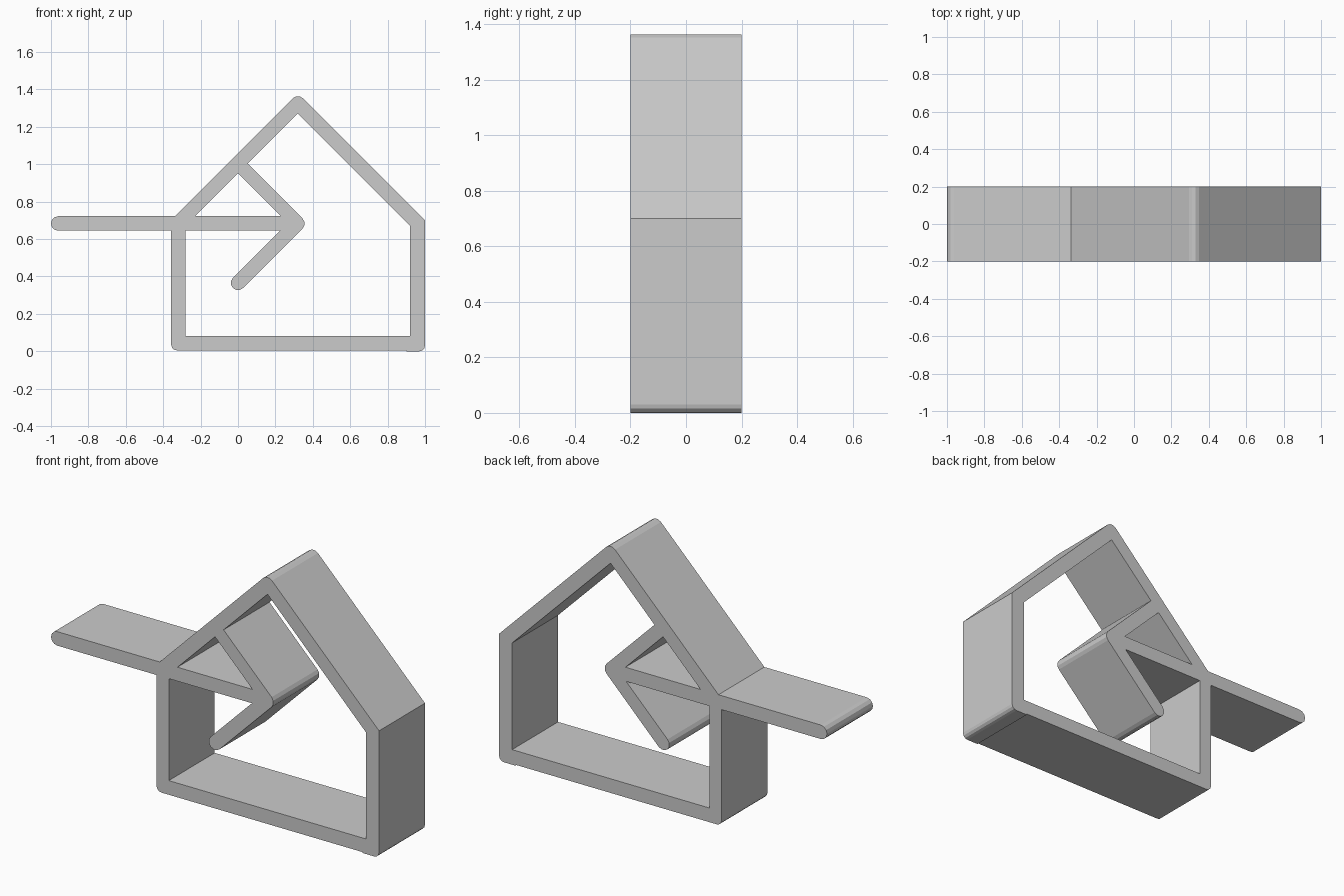
import bpy
import bmesh
import math
from mathutils import Vector

cube = bpy.data.objects.get("Cube")
if cube:
    bpy.data.objects.remove(cube, do_unlink=True)

R = 0.0385          # half the board thickness
DEPTH = 0.2         # half the depth front to back

grey = bpy.data.materials.new("light_grey")
grey.use_nodes = True
colour = (0.6, 0.6, 0.6, 1)
grey.diffuse_color = colour
grey.node_tree.nodes["Principled BSDF"].inputs["Base Color"].default_value = colour


def rounded(corners, steps=3):
    """Replace each corner (x, z, radius) by a faceted arc when its radius is not 0."""
    out = []
    for i, (x, z, r) in enumerate(corners):
        p = Vector((x, z))
        if not r:
            out.append(p)
            continue
        a = (Vector(corners[i - 1][:2]) - p).normalized()
        b = (Vector(corners[(i + 1) % len(corners)][:2]) - p).normalized()
        half = a.angle(b) / 2
        centre = p + (a + b).normalized() * (r / math.sin(half))
        start = p + a * (r / math.tan(half)) - centre
        end = p + b * (r / math.tan(half)) - centre
        sweep = math.pi - 2 * half
        for k in range(steps + 1):
            t = sweep * k / steps
            out.append(centre + (start * math.sin(sweep - t) + end * math.sin(t)) / math.sin(sweep))
    clean = [p for i, p in enumerate(out) if (p - out[i - 1]).length > 0.001]
    return clean


# Outer silhouette: house with the arrow shaft running out to the side
outline = [
    (-0.357, 0.005, 0.03), (0.9, 0.005, 0), (0.9, 0, 0), (1, 0, 0.03),
    (1, 0.7, 0), (0.32, 1.38, R), (-0.338, 0.722, 0),
    (-1, 0.722, R), (-1, 0.645, R), (-0.357, 0.645, 0),
]
# Room opening, which wraps round the arrow head
room = [
    (-0.282, 0.083, 0), (0.92, 0.083, 0), (0.92, 0.671, 0), (0.32, 1.271, 0),
    (0.052, 1.003, 0), (0.372, 0.683, R),
    (0, 0.311, R), (-0.0545, 0.3655, R),
    (0.225, 0.645, 0), (-0.282, 0.645, 0),
]
# Triangular opening between roof, shaft and arrow head
triangle = [(-0.229, 0.722, 0), (0.229, 0.722, 0), (0, 0.951, 0)]

# One filled, extruded curve forms all the boards
curve = bpy.data.curves.new("house_arrow_frame", 'CURVE')
curve.dimensions = '2D'
curve.fill_mode = 'BOTH'
curve.extrude = DEPTH
for loop in (outline, room, triangle):
    pts = rounded(loop)
    spline = curve.splines.new('POLY')
    spline.points.add(len(pts) - 1)
    for sp, p in zip(spline.points, pts):
        sp.co = (p.x, p.y, 0, 1)
    spline.use_cyclic_u = True
    spline.use_smooth = False

frame = bpy.data.objects.new("house_arrow_frame", curve)
bpy.context.collection.objects.link(frame)
bpy.ops.object.select_all(action='DESELECT')
frame.select_set(True)
bpy.context.view_layer.objects.active = frame
bpy.ops.object.convert(target='MESH')
frame = bpy.context.object

# Weld the caps to the sides and stand the frame upright
frame.rotation_euler.x = math.pi / 2
bpy.ops.object.transform_apply(location=False, rotation=True, scale=False)
bm = bmesh.new()
bm.from_mesh(frame.data)
bmesh.ops.remove_doubles(bm, verts=bm.verts, dist=0.0005)
bmesh.ops.recalc_face_normals(bm, faces=bm.faces)
for f in bm.faces:
    f.smooth = False
bm.to_mesh(frame.data)
bm.free()
frame.data.materials.clear()
frame.data.materials.append(grey)
